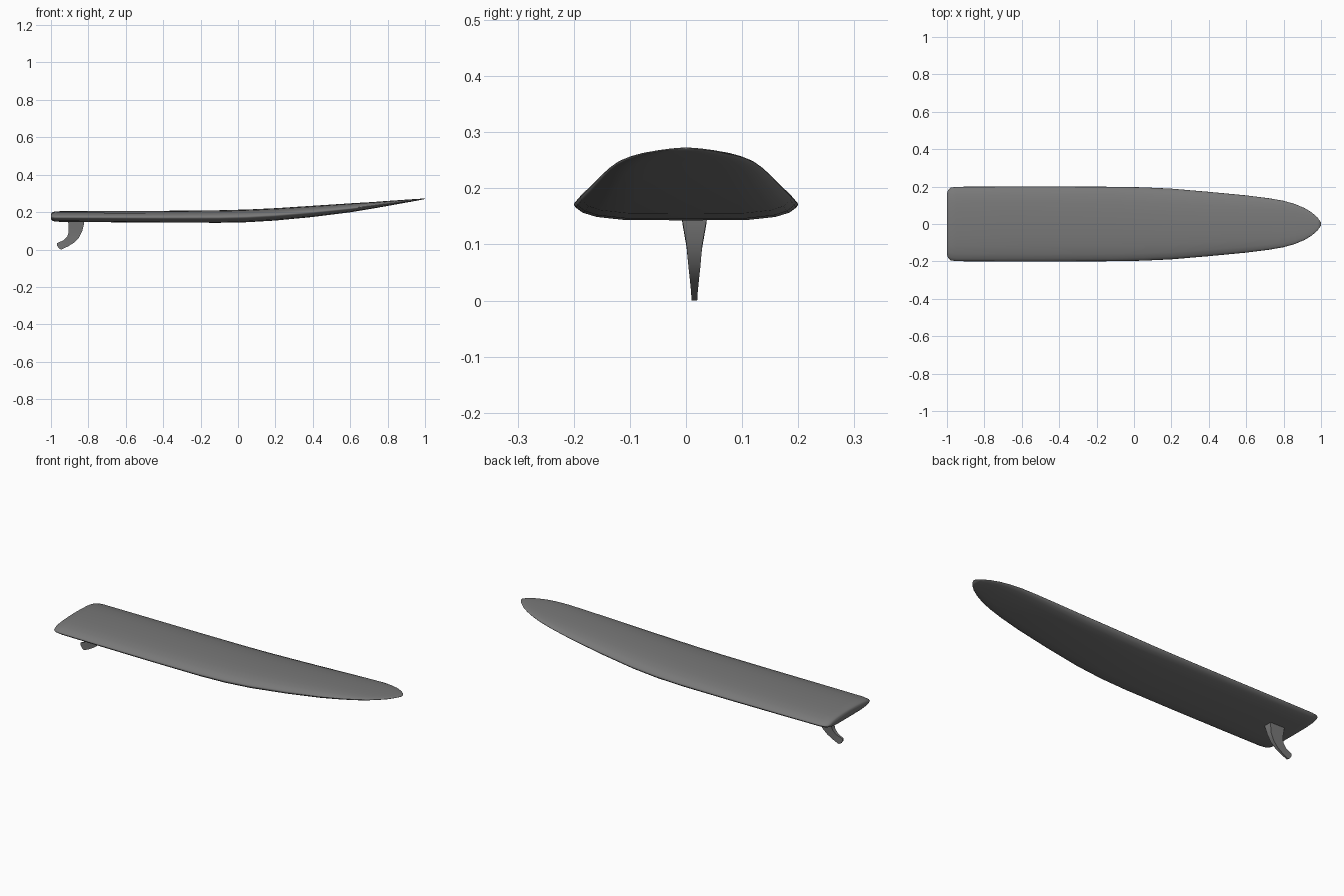
import bpy, bmesh, math

# Dark grey finish shared by both parts
grey = bpy.data.materials.new("dark_grey")
grey.diffuse_color = (0.19, 0.19, 0.19, 1)


def loft(name, rings, angle):
    """Skin a list of closed rings and cap both ends."""
    bm = bmesh.new()
    rows = [[bm.verts.new(p) for p in ring] for ring in rings]
    n = len(rows[0])
    for a, b in zip(rows, rows[1:]):
        for i in range(n):
            j = (i + 1) % n
            bm.faces.new((a[i], a[j], b[j], b[i]))
    bm.faces.new(rows[0])
    bm.faces.new(rows[-1])
    bmesh.ops.recalc_face_normals(bm, faces=bm.faces[:])
    mesh = bpy.data.meshes.new(name)
    bm.to_mesh(mesh)
    bm.free()
    mesh.materials.append(grey)
    obj = bpy.data.objects.new(name, mesh)
    bpy.context.collection.objects.link(obj)
    bpy.ops.object.select_all(action='DESELECT')
    obj.select_set(True)
    bpy.context.view_layer.objects.active = obj
    bpy.ops.object.shade_smooth_by_angle(angle=math.radians(angle))
    return obj


# Board: half section as (width fraction, height fraction), bottom to deck
half = [(0, 0), (0.55, 0.01), (0.8, 0.09), (0.92, 0.2), (0.985, 0.35),
        (1, 0.43), (0.985, 0.51), (0.92, 0.66), (0.8, 0.8), (0.58, 0.92),
        (0.3, 0.98), (0, 1)]
section = half + [(-y, h) for y, h in half[-2:0:-1]]

# Stations from tail to nose: x, half width, bottom z, deck z
stations = [(-1.0, 0.165, 0.163, 0.192), (-0.994, 0.182, 0.155, 0.199),
            (-0.98, 0.194, 0.150, 0.203), (-0.95, 0.199, 0.148, 0.205),
            (-0.7, 0.2, 0.146, 0.206), (-0.4, 0.2, 0.144, 0.207),
            (-0.1, 0.199, 0.143, 0.21), (0.05, 0.196, 0.146, 0.214),
            (0.2, 0.189, 0.155, 0.221), (0.4, 0.172, 0.174, 0.234),
            (0.6, 0.153, 0.199, 0.247), (0.72, 0.138, 0.219, 0.254),
            (0.8, 0.124, 0.233, 0.260), (0.86, 0.107, 0.244, 0.264),
            (0.91, 0.086, 0.253, 0.2675), (0.95, 0.062, 0.26, 0.270),
            (0.98, 0.036, 0.266, 0.272), (1.0, 0.008, 0.270, 0.273)]
loft("board", [[(x, w * y, lo + (hi - lo) * h) for y, h in section]
               for x, w, lo, hi in stations], 120)

# Fin: leading edge x, z, trailing edge x, z, half thickness
fin_y = 0.015
fin = [(-0.82, 0.165, -0.91, 0.165, 0.025), (-0.823, 0.14, -0.907, 0.135, 0.021),
       (-0.832, 0.1, -0.905, 0.095, 0.014), (-0.85, 0.064, -0.913, 0.07, 0.011),
       (-0.878, 0.036, -0.932, 0.05, 0.008), (-0.91, 0.016, -0.95, 0.042, 0.006),
       (-0.945, 0.0, -0.968, 0.034, 0.005), (-0.957, 0.006, -0.968, 0.022, 0.005)]
loft("fin", [[(fx, fin_y - t, fz), (fx, fin_y + t, fz),
              (bx, fin_y + t, bz), (bx, fin_y - t, bz)]
             for fx, fz, bx, bz, t in fin], 40)
